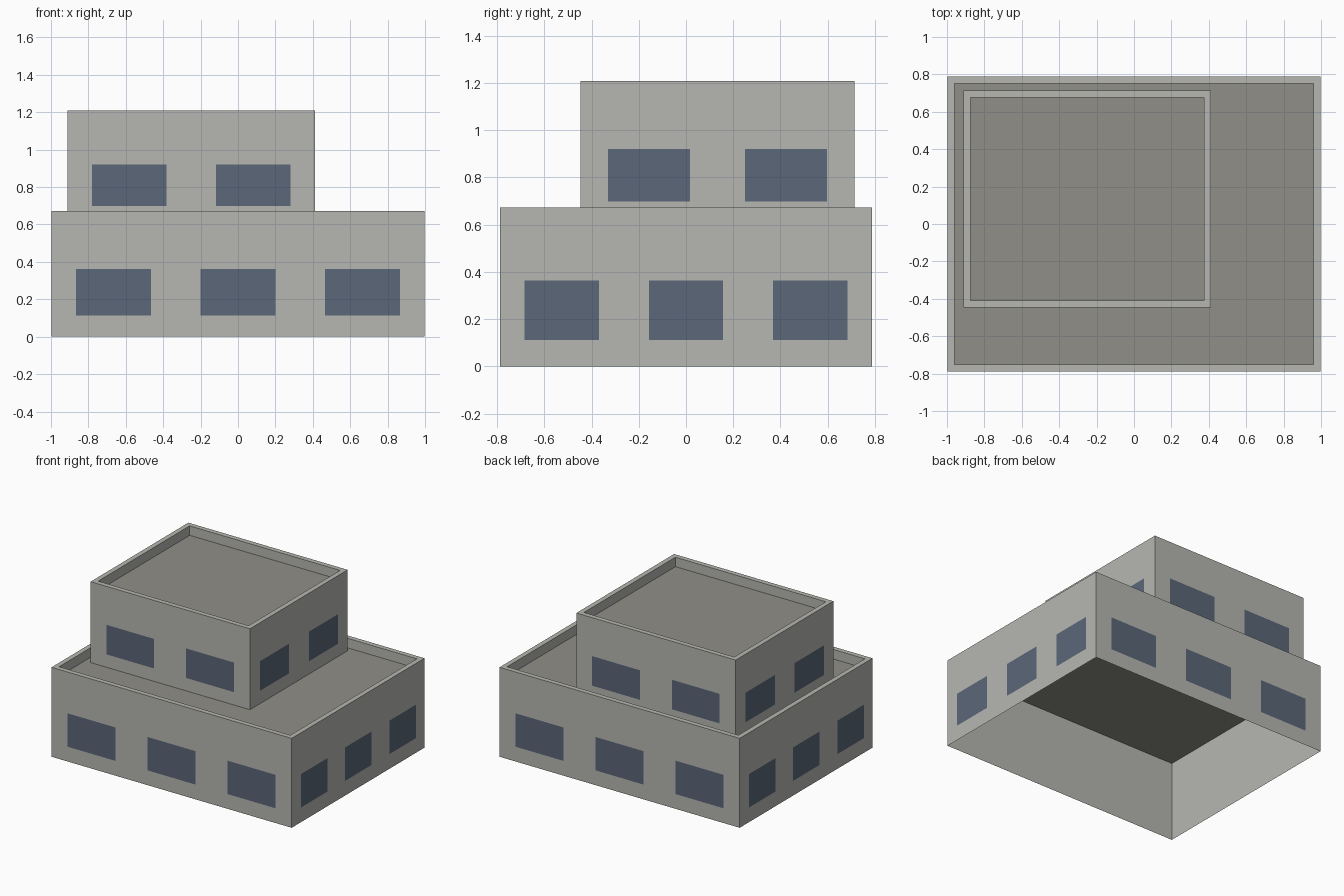
import bpy
import bmesh
from mathutils import Vector

cube = bpy.data.objects.get("Cube")
if cube:
    bpy.data.objects.remove(cube, do_unlink=True)


def make_material(name, rgb):
    mat = bpy.data.materials.new(name)
    mat.use_nodes = True
    mat.diffuse_color = (*rgb, 1)
    mat.node_tree.nodes["Principled BSDF"].inputs["Base Color"].default_value = (*rgb, 1)
    return mat


WALL = make_material("wall concrete", (0.47, 0.47, 0.44))
ROOF = make_material("roof grey", (0.28, 0.275, 0.25))
GLASS = make_material("window blue grey", (0.105, 0.135, 0.19))

PARAPET = 0.037   # parapet thickness
GAP = 0.002       # window plate offset from the wall


def finish(bm, name, mat):
    mesh = bpy.data.meshes.new(name)
    bm.to_mesh(mesh)
    bm.free()
    mesh.materials.append(mat)
    obj = bpy.data.objects.new(name, mesh)
    bpy.context.collection.objects.link(obj)
    return obj


def ring(bm, center, half, z, inset=0.0):
    """Four corners of a horizontal rectangle, counter-clockwise."""
    hx, hy = half[0] - inset, half[1] - inset
    return [bm.verts.new((center[0] + sx * hx, center[1] + sy * hy, z))
            for sx, sy in ((-1, -1), (1, -1), (1, 1), (-1, 1))]


def build_storey(name, center, half, base, roof, top, sill, head, count):
    # Open-bottomed walls, parapet cap and inner parapet faces
    bm = bmesh.new()
    loops = [ring(bm, center, half, base),
             ring(bm, center, half, top),
             ring(bm, center, half, top, PARAPET),
             ring(bm, center, half, roof, PARAPET)]
    for low, high in zip(loops, loops[1:]):
        for i in range(4):
            j = (i + 1) % 4
            bm.faces.new((low[i], low[j], high[j], high[i]))
    finish(bm, name + "_walls", WALL)

    # Sunken flat roof, running under the parapet
    bm = bmesh.new()
    bm.faces.new(ring(bm, center, half, roof, 0.001))
    finish(bm, name + "_roof", ROOF)

    # Evenly spaced windows on all four sides
    bm = bmesh.new()
    for normal in (Vector((0, -1, 0)), Vector((1, 0, 0)),
                   Vector((0, 1, 0)), Vector((-1, 0, 0))):
        along = Vector((-normal.y, normal.x, 0))
        depth, reach = (half[1], half[0]) if normal.y else half
        if normal.x:
            reach = half[1]
        bay = 2 * reach / count
        middle = Vector((*center, 0)) + normal * (depth + GAP)
        for k in range(count):
            u = (k + 0.5) * bay - reach
            w = bay * 0.3
            bm.faces.new([bm.verts.new(middle + along * (u + s * w) + Vector((0, 0, z)))
                          for s, z in ((-1, sill), (1, sill), (1, head), (-1, head))])
    finish(bm, name + "_windows", GLASS)


build_storey("lower_storey", (0, 0), (0.998, 0.788), 0, 0.6, 0.672, 0.112, 0.363, 3)
build_storey("upper_storey", (-0.25, 0.133), (0.662, 0.58), 0.6, 1.137, 1.208, 0.698, 0.92, 2)
